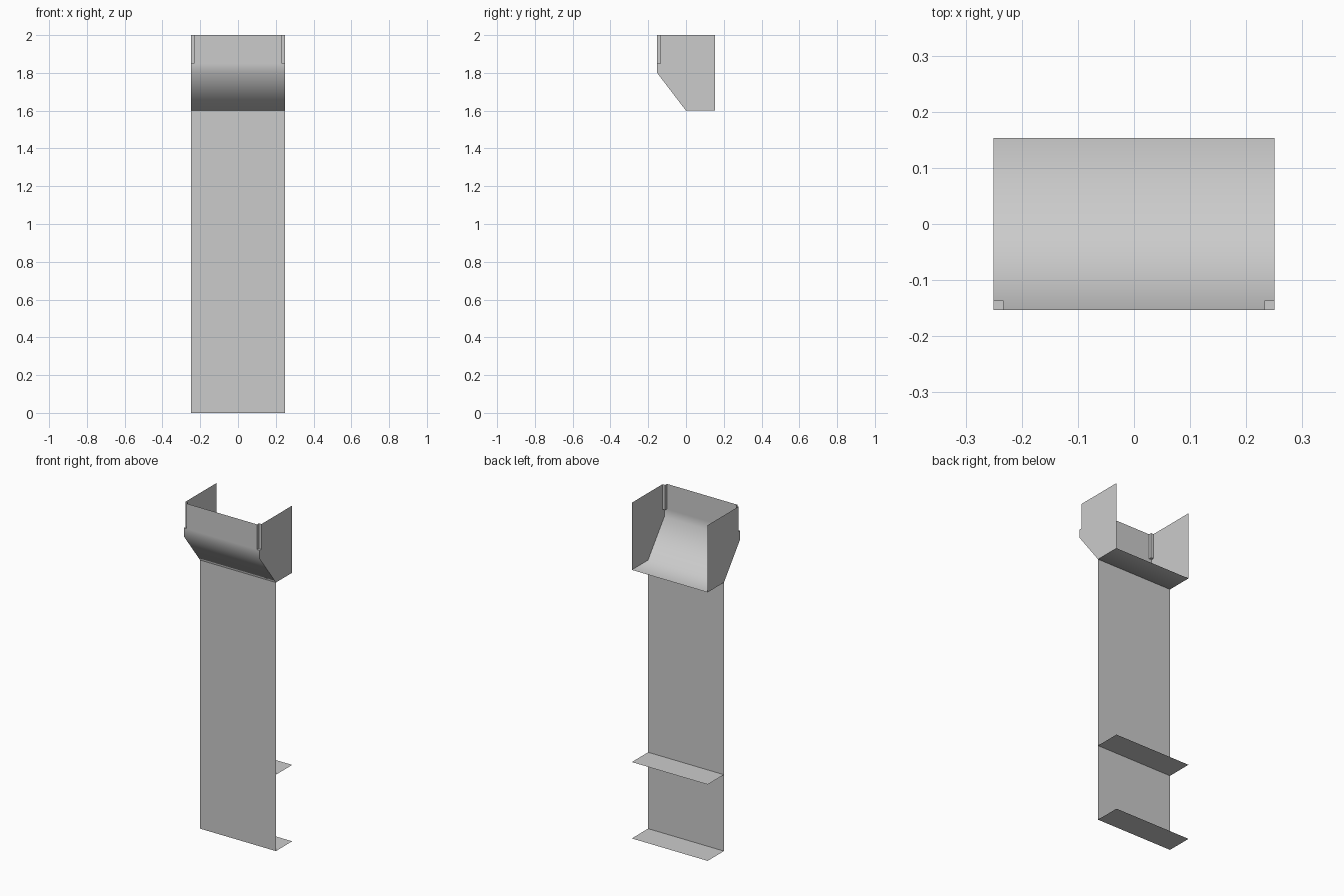
import bpy

if "Cube" in bpy.data.objects:
    bpy.data.objects.remove(bpy.data.objects["Cube"])

W, D = 0.25, 0.153          # half width, half depth
N = 0.017                   # corner notch size
TOP, NOTCH_Z, BEND_Z, FLOOR_Z = 2.0, 1.85, 1.80, 1.60


def sheet(name, verts, faces, smooth=False):
    mesh = bpy.data.meshes.new(name)
    mesh.from_pydata(verts, [], faces)
    mesh.polygons.foreach_set("use_smooth", [smooth] * len(faces))
    mesh.update()
    obj = bpy.data.objects.new(name, mesh)
    bpy.context.collection.objects.link(obj)
    return obj


# Upright support panel
sheet("support_panel",
      [(-W, 0, 0), (W, 0, 0), (W, 0, FLOOR_Z), (-W, 0, FLOOR_Z)], [(0, 1, 2, 3)])

# Base foot and lower shelf, projecting backwards
for name, z in (("base_foot", 0), ("lower_shelf", 0.455)):
    sheet(name, [(-W, 0, z), (W, 0, z), (W, D, z), (-W, D, z)], [(0, 1, 2, 3)])

# Bin front, slope and floor: one smooth folded strip with notched upper corners
columns = (-W, -W + N, W - N, W)
profile = ((-D, TOP), (-D, NOTCH_Z), (-D, BEND_Z), (0, FLOOR_Z), (D, FLOOR_Z))
verts = [(x, y, z) for y, z in profile for x in columns]
faces = []
for r in range(len(profile) - 1):
    for c in range(3):
        if r == 0 and c != 1:
            continue
        a = r * 4 + c
        faces.append((a, a + 4, a + 5, a + 1))
bin_front = sheet("bin_front_and_floor", verts, faces, smooth=True)

# Bin sides and recessed corner posts, mirrored left and right
side = ((-D + N, TOP), (-D + N, NOTCH_Z), (-D, NOTCH_Z), (-D, BEND_Z),
        (0, FLOOR_Z), (D, FLOOR_Z), (D, TOP))
corner = ((W - N, -D), (W - N, -D + N), (W, -D + N))
for label, s in (("right", 1), ("left", -1)):
    def order(face):
        return face if s > 0 else face[::-1]

    sheet("bin_side_" + label, [(s * W, y, z) for y, z in side],
          [order(tuple(range(len(side))))])
    pts = [(s * x, y, z) for z in (NOTCH_Z, TOP) for x, y in corner]
    pts.append((s * W, -D, NOTCH_Z))
    sheet("corner_notch_" + label, pts,
          [order(f) for f in ((1, 4, 3, 0), (2, 5, 4, 1), (0, 6, 2, 1))])
